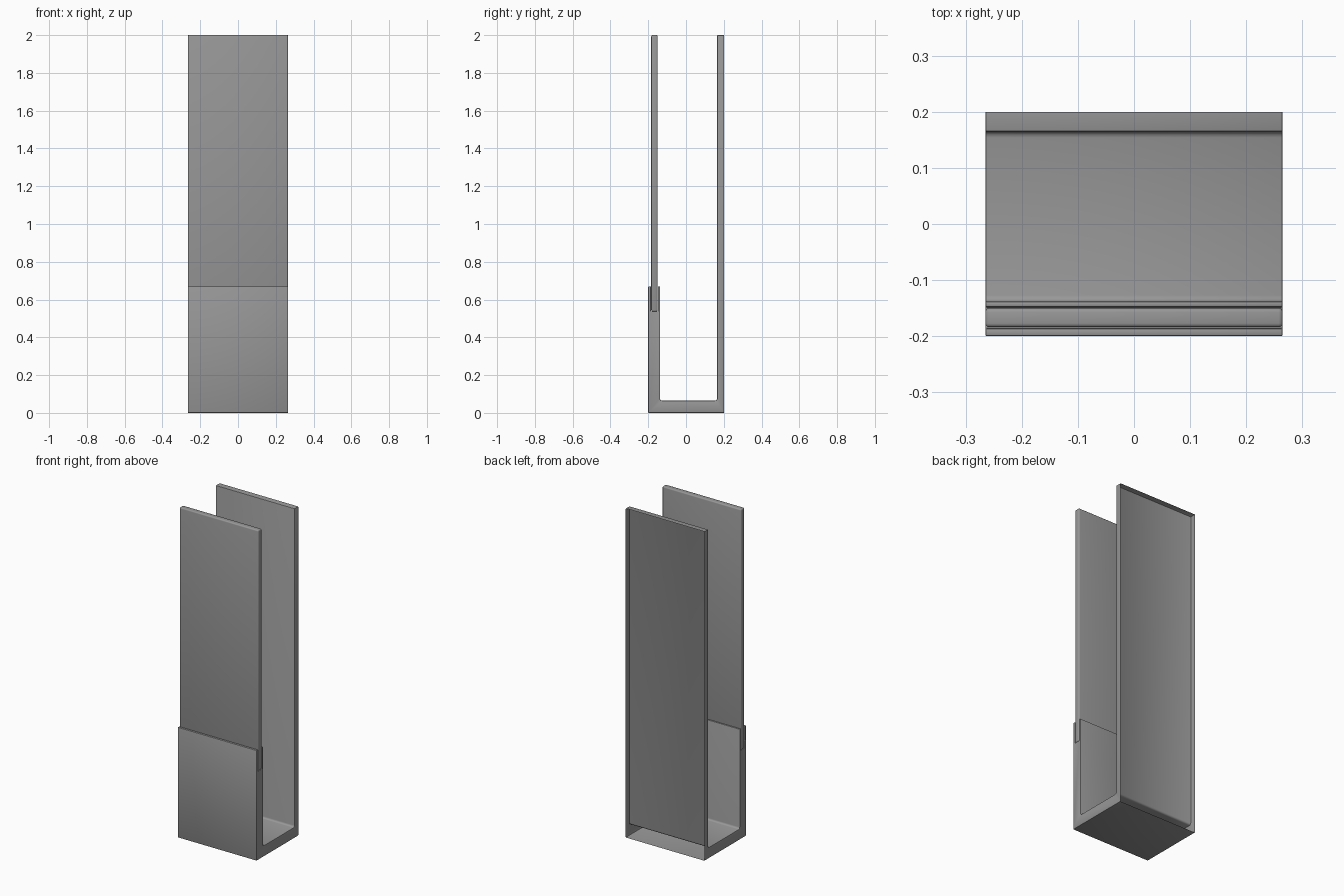
import bpy, bmesh

cube = bpy.data.objects.get("Cube")
if cube:
    bpy.data.objects.remove(cube, do_unlink=True)

HALF_WIDTH = 0.265
BACK = 0.2

grey = bpy.data.materials.new("plain grey")
grey.use_nodes = True
colour = (0.31, 0.31, 0.31, 1)
grey.diffuse_color = colour
grey.node_tree.nodes["Principled BSDF"].inputs["Base Color"].default_value = colour


def extruded_part(name, profile, round_edges, open_back=False):
    """Extrude a (y, z) side profile across the width and round its edges."""
    bm = bmesh.new()
    face = bm.faces.new([bm.verts.new((-HALF_WIDTH, y, z)) for y, z in profile])
    grown = bmesh.ops.extrude_face_region(bm, geom=[face])["geom"]
    moved = [g for g in grown if isinstance(g, bmesh.types.BMVert)]
    bmesh.ops.translate(bm, verts=moved, vec=(2 * HALF_WIDTH, 0, 0))
    bmesh.ops.recalc_face_normals(bm, faces=bm.faces)
    if open_back:
        back = [f for f in bm.faces if all(v.co.y > BACK - 0.001 for v in f.verts)]
        bmesh.ops.delete(bm, geom=back, context='FACES')
    round_edges(bm)
    mesh = bpy.data.meshes.new(name)
    bm.to_mesh(mesh)
    bm.free()
    mesh.materials.append(grey)
    obj = bpy.data.objects.new(name, mesh)
    bpy.context.collection.objects.link(obj)
    bpy.ops.object.select_all(action='DESELECT')
    obj.select_set(True)
    bpy.context.view_layer.objects.active = obj
    bpy.ops.object.shade_smooth_by_angle(angle=0.6)
    return obj


def bevel(bm, edges, width, segments):
    bmesh.ops.bevel(bm, geom=edges, offset=width, offset_type='OFFSET',
                    segments=segments, profile=0.5, affect='EDGES', clamp_overlap=True)


def sharp_edges(bm):
    return [e for e in bm.edges if len(e.link_faces) == 2 and e.calc_face_angle() > 0.8]


def round_holder(bm):
    # Wide fillets where the floor meets the two walls
    inner = [e for e in bm.edges if len(e.link_faces) == 2
             and all(abs(v.co.z - FLOOR) < 0.001 for v in e.verts)
             and abs(e.verts[0].co.x - e.verts[1].co.x) > 0.1]
    bevel(bm, inner, 0.011, 3)
    bevel(bm, sharp_edges(bm), 0.003, 2)


def round_panel(bm):
    bevel(bm, sharp_edges(bm), 0.007, 3)


# U-shaped holder: short grooved front wall, floor and tall back wall, hollow from behind
FLOOR, RIM, GROOVE, TOP = 0.065, 0.67, 0.537, 2.0
holder_profile = [
    (-0.2, 0), (BACK, 0), (BACK, TOP), (0.165, TOP), (0.165, FLOOR),
    (-0.138, FLOOR), (-0.138, RIM), (-0.148, RIM), (-0.148, GROOVE),
    (-0.186, GROOVE), (-0.186, RIM), (-0.2, RIM),
]
extruded_part("holder", holder_profile, round_holder, open_back=True)

# Tall thin panel standing in the groove of the front wall
panel_profile = [(-0.184, GROOVE), (-0.15, GROOVE), (-0.15, TOP), (-0.184, TOP)]
extruded_part("front_panel", panel_profile, round_panel)
